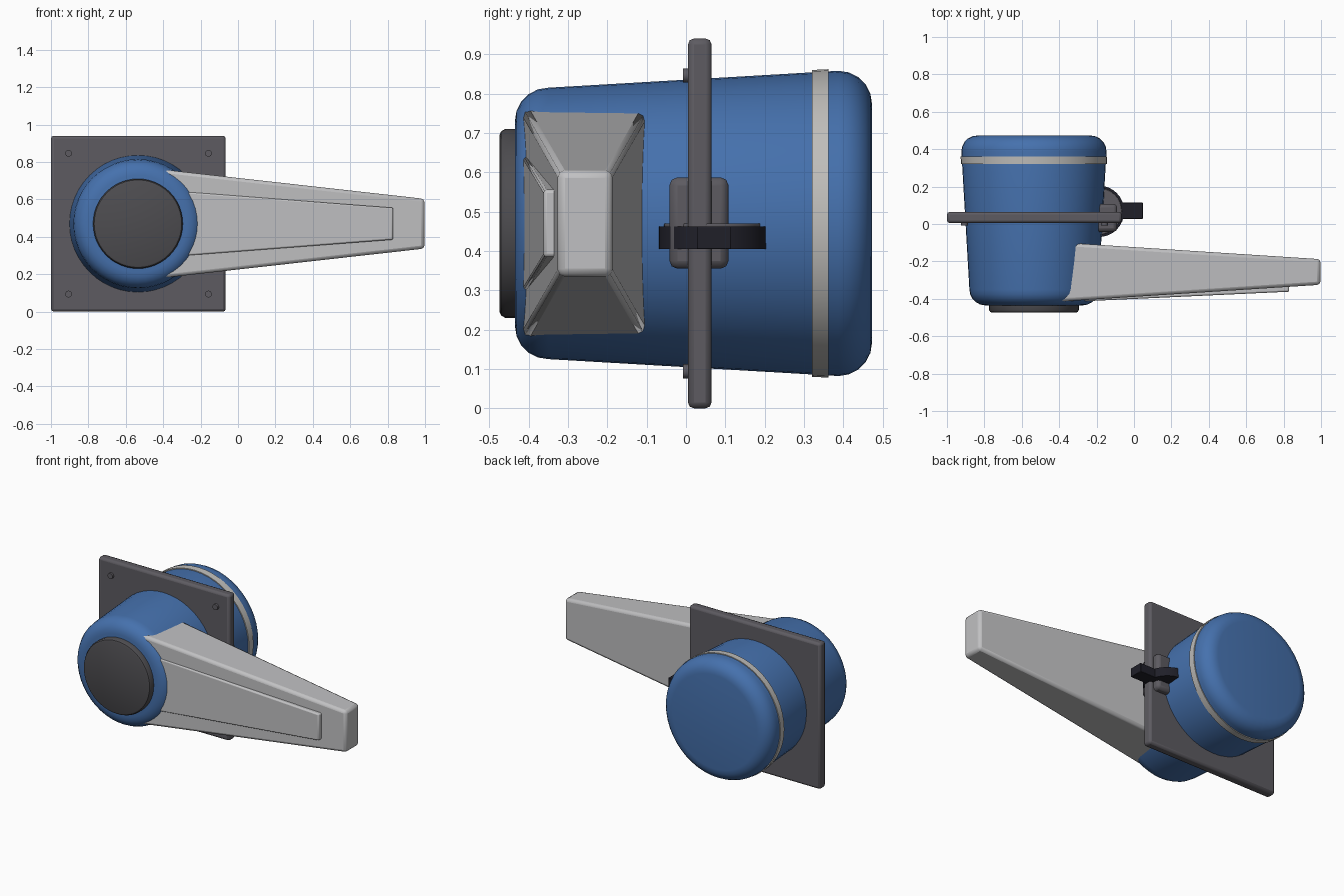
import bpy, bmesh
from math import radians, pi, sin, cos
from mathutils import Matrix

if "Cube" in bpy.data.objects:
    bpy.data.objects.remove(bpy.data.objects["Cube"])


def material(name, r, g, b):
    m = bpy.data.materials.new(name)
    m.use_nodes = True
    m.diffuse_color = (r, g, b, 1)
    m.node_tree.nodes["Principled BSDF"].inputs["Base Color"].default_value = (r, g, b, 1)
    return m


BLUE = material("blue", 0.06, 0.165, 0.42)
LIGHT = material("light grey", 0.53, 0.53, 0.54)
BAND = material("warm grey", 0.52, 0.51, 0.49)
DARK = material("dark grey", 0.11, 0.105, 0.12)
CAP = material("charcoal", 0.075, 0.073, 0.08)
BLACK = material("blue black", 0.014, 0.014, 0.022)

CX, CZ = -0.535, 0.47     # axis of the body


def finish(name, bm, mat, bevel=0, segments=2):
    bmesh.ops.recalc_face_normals(bm, faces=bm.faces)
    mesh = bpy.data.meshes.new(name)
    bm.to_mesh(mesh)
    bm.free()
    mesh.materials.append(mat)
    ob = bpy.data.objects.new(name, mesh)
    bpy.context.collection.objects.link(ob)
    bpy.ops.object.select_all(action="DESELECT")
    bpy.context.view_layer.objects.active = ob
    ob.select_set(True)
    bpy.ops.object.shade_smooth_by_angle(angle=radians(35))
    if bevel:
        mod = ob.modifiers.new("rounded edges", "BEVEL")
        mod.width, mod.segments = bevel, segments
        mod.limit_method = "ANGLE"
    return ob


def turned(name, profile, mat, x=CX, z=CZ, sides=48):
    """Closed solid turned about the y axis from (y, radius) pairs."""
    bm = bmesh.new()
    rings = [[bm.verts.new((x + r * cos(2 * pi * i / sides), y, z + r * sin(2 * pi * i / sides)))
              for i in range(sides)] for y, r in profile]
    for a, b in zip(rings, rings[1:]):
        for i in range(sides):
            j = (i + 1) % sides
            bm.faces.new((a[i], a[j], b[j], b[i]))
    bm.faces.new(rings[0])
    bm.faces.new(rings[-1])
    return finish(name, bm, mat)


def tapered(name, start, end, mat, bevel):
    """Box along x; each end is (x, y front, y back, half height)."""
    bm = bmesh.new()
    ends = []
    for x, front, back, h in (start, end):
        corners = ((front, -h), (back, -h), (back, h), (front, h))
        ends.append([bm.verts.new((x, y, CZ + z)) for y, z in corners])
    a, b = ends
    for i in range(4):
        j = (i + 1) % 4
        bm.faces.new((a[i], a[j], b[j], b[i]))
    bm.faces.new(a)
    bm.faces.new(b)
    return finish(name, bm, mat, bevel)


def box(name, lo, hi, mat, bevel):
    bm = bmesh.new()
    bmesh.ops.create_cube(bm, size=1)
    for v in bm.verts:
        v.co = [(l + h) / 2 + c * (h - l) for l, h, c in zip(lo, hi, v.co)]
    return finish(name, bm, mat, bevel)


def disc(name, x, y, z0, z1, r, mat, bevel):
    bm = bmesh.new()
    bmesh.ops.create_cone(bm, cap_ends=True, segments=32, radius1=r, radius2=r, depth=z1 - z0,
                          matrix=Matrix.Translation((x, y, (z0 + z1) / 2)))
    return finish(name, bm, mat, bevel)


# Body: tapered drum with rounded rims
fillet = 0.085
steps = [i * pi / 10 for i in range(6)]
front_rim = [(-0.435 + fillet * (1 - cos(t)), 0.26 + fillet * sin(t)) for t in steps]
back_rim = [(0.388 + fillet * sin(t), 0.303 + fillet * cos(t)) for t in steps]
turned("body", front_rim + back_rim, BLUE)
turned("body_band", [(0.32, 0.37), (0.32, 0.39), (0.362, 0.392), (0.362, 0.37)], BAND)
turned("front_cap", [(-0.474, 0.225), (-0.47, 0.234), (-0.46, 0.24), (-0.42, 0.24)], CAP)

# Mounting plate with a screw at each corner
box("mounting_plate", (-1, 0.005, 0), (-0.066, 0.065, 0.94), DARK, 0.015)
for sx, side in ((-1, "right"), (1, "left")):
    for sz, level in ((-1, "lower"), (1, "upper")):
        turned(f"screw_{level}_{side}", [(-0.008, 0.018), (0.02, 0.018)], DARK,
               x=-0.532 + sx * 0.374, z=CZ + sz * 0.376, sides=16)

# Lever arm and its raised panel
tapered("lever_arm", (-0.52, -0.423, -0.09, 0.303), (0.997, -0.325, -0.188, 0.133), LIGHT, 0.018)
tapered("arm_panel", (-0.33, -0.416, -0.36, 0.174), (0.83, -0.362, -0.3, 0.085), LIGHT, 0.008)

# Latch on the plate's edge
disc("latch_wheel", -0.19, 0.068, 0.405, 0.462, 0.138, BLACK, 0)
disc("latch_washer", -0.19, 0.068, 0.455, 0.47, 0.125, DARK, 0.003)
box("latch_handle", (-0.18, 0.028, 0.405), (0.047, 0.115, 0.462), BLACK, 0.003)
box("latch_saddle", (-0.24, -0.042, 0.355), (-0.09, 0.108, 0.587), DARK, 0.02)
